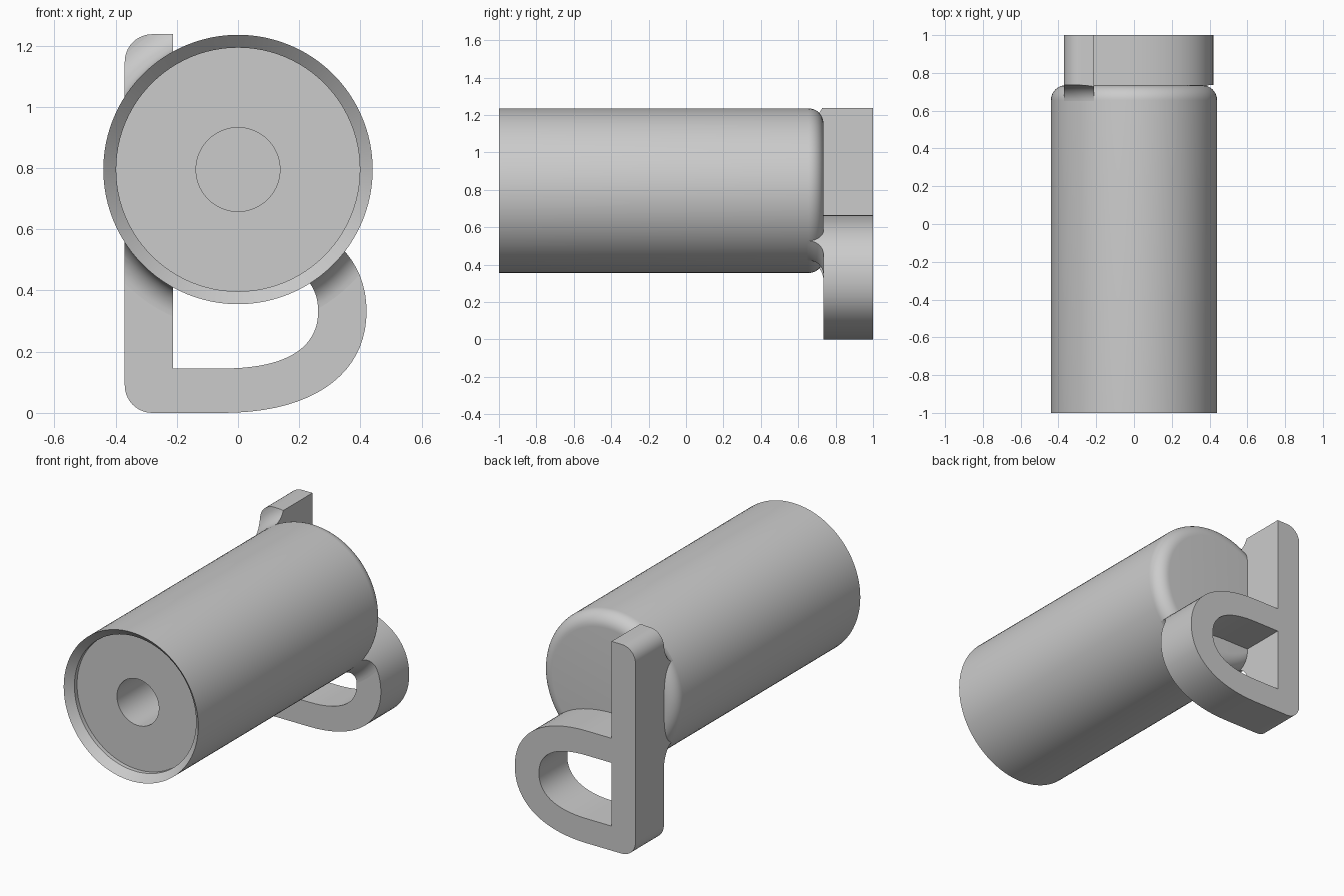
import bpy, bmesh, math
from mathutils import Vector
from mathutils.geometry import interpolate_bezier

if "Cube" in bpy.data.objects:
    bpy.data.objects.remove(bpy.data.objects["Cube"])

CZ, R = 0.795, 0.44          # barrel axis height and radius
BACK = 0.735                 # back face of the barrel

grey = bpy.data.materials.new("plain grey")
grey.diffuse_color = (0.6, 0.6, 0.6, 1)
grey.use_nodes = True
grey.node_tree.nodes["Principled BSDF"].inputs["Base Color"].default_value = grey.diffuse_color


def finish(name, bm):
    bmesh.ops.remove_doubles(bm, verts=bm.verts, dist=1e-5)
    bmesh.ops.recalc_face_normals(bm, faces=bm.faces)
    me = bpy.data.meshes.new(name)
    bm.to_mesh(me)
    bm.free()
    ob = bpy.data.objects.new(name, me)
    bpy.context.collection.objects.link(ob)
    me.materials.append(grey)
    return ob


def smooth(ob):
    bpy.ops.object.select_all(action='DESELECT')
    ob.select_set(True)
    bpy.context.view_layer.objects.active = ob
    bpy.ops.object.shade_smooth_by_angle(angle=math.radians(30))


def lathe(name, profile, steps=96):
    """Revolve (radius, y) points round the barrel axis."""
    bm = bmesh.new()
    vs = [bm.verts.new((r, y, CZ)) for r, y in profile]
    es = [bm.edges.new(p) for p in zip(vs, vs[1:])]
    bmesh.ops.spin(bm, geom=vs + es, cent=(0, 0, CZ), axis=(0, 1, 0),
                   angle=2 * math.pi, steps=steps)
    return finish(name, bm)


def arc(cx, cy, r, a0, a1, n=10):
    return [(cx + r * math.cos(math.radians(a0 + (a1 - a0) * i / n)),
             cy + r * math.sin(math.radians(a0 + (a1 - a0) * i / n)))
            for i in range(n + 1)]


def half_bow(a, b, c, d):
    """Lower half of a loop outline, mirrored to the upper half."""
    pts = interpolate_bezier(*[Vector((x, z, 0)) for x, z in (a, b, c, d)], 20)
    low = [(-0.213, a[1])] + [(p.x, p.y) for p in pts]
    return low + [(x, 2 * d[1] - z) for x, z in reversed(low[:-1])]


def bracket(name, y0, y1):
    """Upright bar with a rounded loop on its lower half, extruded along y."""
    bm = bmesh.new()
    outer = half_bow((-0.05, 0), (0.25, 0), (0.42, 0.13), (0.42, 0.332))
    inner = half_bow((-0.05, 0.145), (0.17, 0.145), (0.262, 0.22), (0.262, 0.332))
    bar = ([outer[0], inner[0], inner[-1], outer[-1], (-0.213, 1.237)]
           + arc(-0.28, 1.147, 0.09, 90, 180) + arc(-0.28, 0.09, 0.09, 180, 270))
    polys = [bar] + [[outer[i], outer[i + 1], inner[i + 1], inner[i]]
                     for i in range(len(outer) - 1)]
    for poly in polys:
        bm.faces.new([bm.verts.new((x, y0, z)) for x, z in poly])
    bmesh.ops.remove_doubles(bm, verts=bm.verts, dist=1e-5)
    ext = bmesh.ops.extrude_face_region(bm, geom=bm.faces[:], use_keep_orig=True)
    bmesh.ops.translate(bm, vec=(0, y1 - y0, 0),
                        verts=[g for g in ext["geom"] if isinstance(g, bmesh.types.BMVert)])
    return finish(name, bm)


# barrel: bored, countersunk front and rounded back edge
smooth(lathe("barrel", [(0, -0.2), (0.137, -0.2), (0.137, -0.935), (0.398, -0.935),
                        (0.398, -0.96), (R, -1)]
             + arc(R - 0.08, BACK - 0.08, 0.08, 0, 90) + [(0, BACK)]))

# bracket on the back
smooth(bracket("back_bracket", BACK, 1.0))

# concave fillet between barrel and bracket: flared ring trimmed to the bracket outline
fillet = lathe("bracket_fillet", [(0, 0.62), (0.41, 0.62)]
               + arc(R + 0.085, BACK - 0.085, 0.085, 180, 90) + [(0.525, 0.8), (0, 0.8)])
cutter = bracket("fillet_cutter", 0.58, BACK)
cutter.hide_render = True
mod = fillet.modifiers.new("trim", 'BOOLEAN')
mod.operation, mod.solver, mod.object = 'INTERSECT', 'EXACT', cutter
bpy.ops.object.select_all(action='DESELECT')
fillet.select_set(True)
bpy.context.view_layer.objects.active = fillet
bpy.ops.object.modifier_apply(modifier="trim")
bpy.data.objects.remove(cutter)
smooth(fillet)
